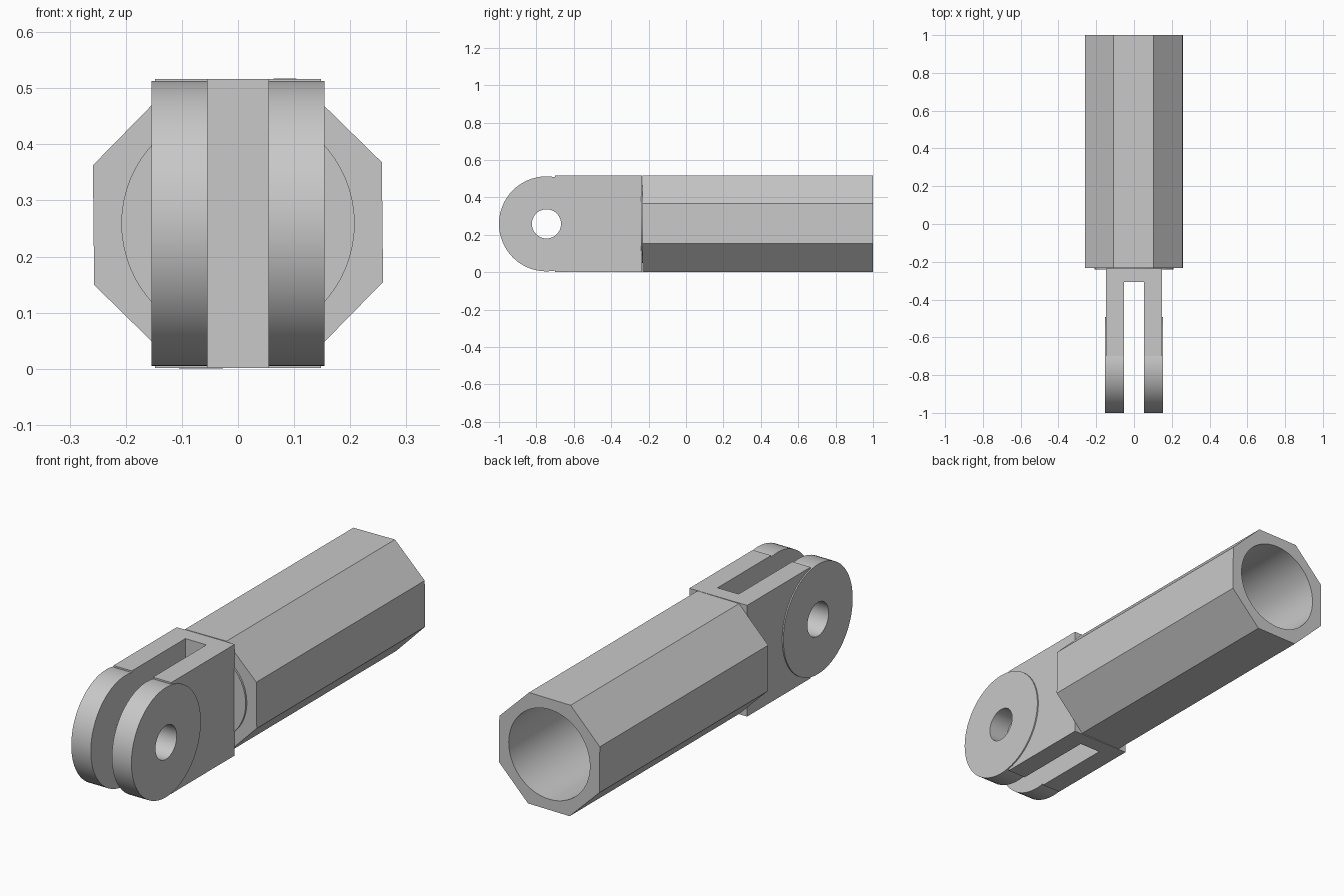
import bpy, math

# Remove the default object
if "Cube" in bpy.data.objects:
    bpy.data.objects.remove(bpy.data.objects["Cube"])

CZ = 0.2587            # height of the long axis
PIN_Y = -0.746         # pin hole centre

# Single flat colour
grey = bpy.data.materials.new("light_grey")
grey.use_nodes = True
colour = (0.58, 0.58, 0.58, 1)
grey.diffuse_color = colour
grey.node_tree.nodes["Principled BSDF"].inputs["Base Color"].default_value = colour


def finish(name):
    ob = bpy.context.object
    ob.name = name
    ob.data.materials.append(grey)
    bpy.ops.object.transform_apply(location=True, rotation=True, scale=True)
    return ob


def box(name, x, y0, y1, z0, z1):
    """Box centred on x = 0 with half width x."""
    bpy.ops.mesh.primitive_cube_add(size=1, location=(0, (y0 + y1) / 2, (z0 + z1) / 2))
    bpy.context.object.scale = (2 * x, y1 - y0, z1 - z0)
    return finish(name)


def bar_y(name, radius, y0, y1, sides, turn=0.0):
    """Prism along y, turned about its axis."""
    bpy.ops.mesh.primitive_cylinder_add(
        vertices=sides, radius=radius, depth=y1 - y0,
        location=(0, (y0 + y1) / 2, CZ), rotation=(math.pi / 2, turn, 0))
    return finish(name)


def bar_x(name, radius, half_length, sides):
    """Cylinder along x through the pin centre."""
    bpy.ops.mesh.primitive_cylinder_add(
        vertices=sides, radius=radius, depth=2 * half_length,
        location=(0, PIN_Y, CZ), rotation=(0, math.pi / 2, 0))
    return finish(name)


def combine(ob, tool, operation):
    """Apply a boolean and discard the tool."""
    mod = ob.modifiers.new(operation.lower(), "BOOLEAN")
    mod.operation, mod.object, mod.solver = operation, tool, "EXACT"
    bpy.ops.object.select_all(action="DESELECT")
    bpy.context.view_layer.objects.active = ob
    ob.select_set(True)
    bpy.ops.object.modifier_apply(modifier=mod.name)
    bpy.data.objects.remove(tool)


def smooth(ob):
    bpy.ops.object.select_all(action="DESELECT")
    bpy.context.view_layer.objects.active = ob
    ob.select_set(True)
    bpy.ops.object.shade_smooth_by_angle(angle=math.radians(30))


# Octagonal tube with a round bore, turned very slightly about its axis
tube = bar_y("octagonal_tube", 0.2787, -0.232, 1.0, 8,
             math.radians(22.5 - 0.6))
combine(tube, bar_y("bore_cutter", 0.208, -0.3, 1.1, 64), "DIFFERENCE")
smooth(tube)

# Round plug closing the front of the bore
smooth(bar_y("bore_plug", 0.208, -0.241, -0.2, 64))

# Clevis fork: block and round ends, then slot and pin hole
fork = box("clevis_fork", 0.148, -0.70, -0.236, 0.001, 0.516)
combine(fork, bar_x("round_end", 0.254, 0.154, 64), "UNION")
combine(fork, box("slot_cutter", 0.054, -1.1, -0.308, -0.1, 0.7), "DIFFERENCE")
combine(fork, bar_x("pin_cutter", 0.078, 0.3, 48), "DIFFERENCE")
smooth(fork)
